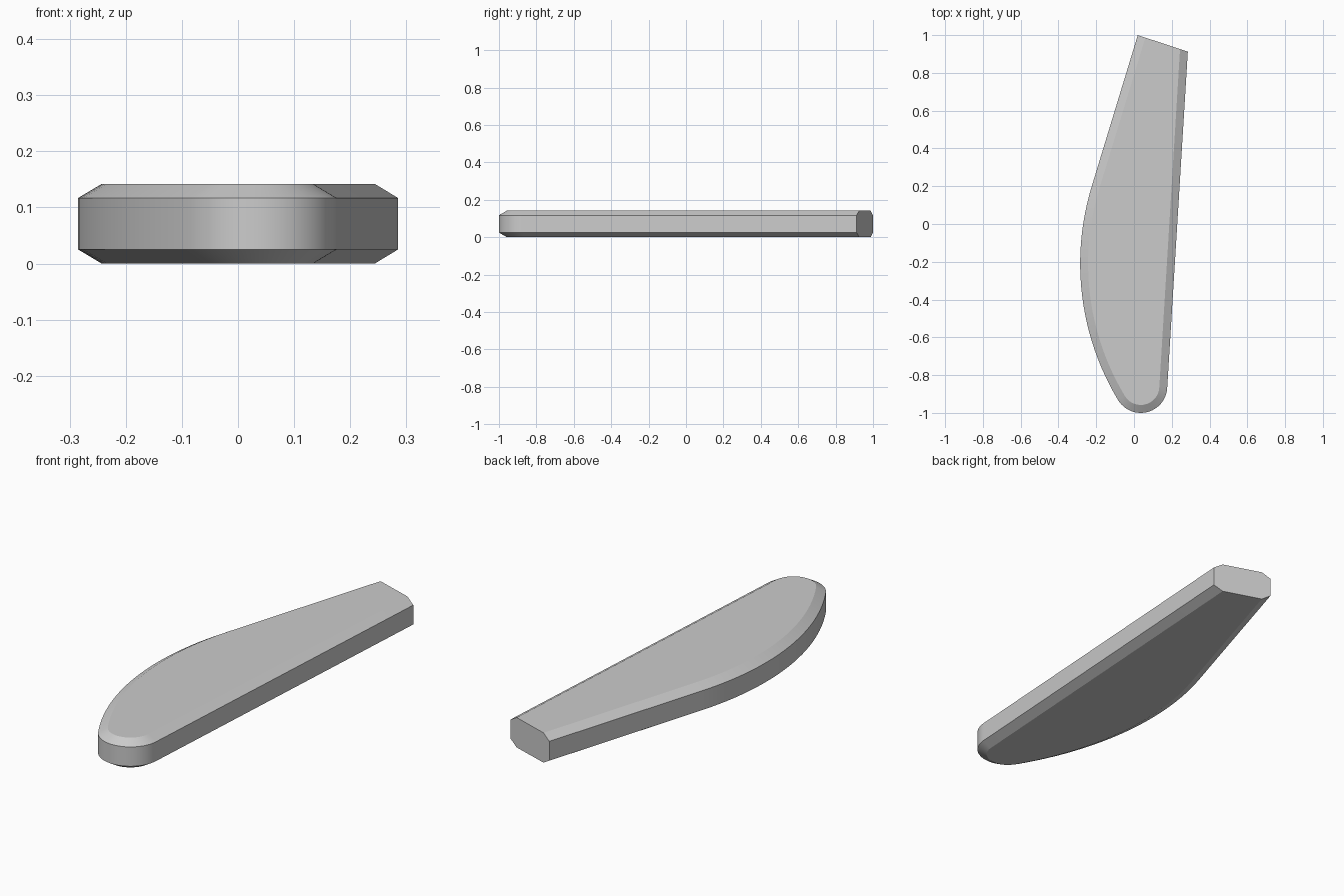
import bpy, bmesh, math
from mathutils import Vector

if "Cube" in bpy.data.objects:
    bpy.data.objects.remove(bpy.data.objects["Cube"])

HEIGHT, BEVEL_IN, BEVEL_Z = 0.142, 0.042, 0.025


def arc(cx, cy, r, a0, a1, steps):
    """Points on an arc, angles in degrees."""
    out = []
    for i in range(steps + 1):
        a = math.radians(a0 + (a1 - a0) * i / steps)
        out.append(Vector((cx + r * math.cos(a), cy + r * math.sin(a))))
    return out


def inward(a, b):
    d = (b - a).normalized()
    return Vector((-d.y, d.x))


def inset(pts, d):
    """Inset every edge except the first one, the flat cut end."""
    n, out = len(pts), []
    for i, p in enumerate(pts):
        n1, n2 = inward(pts[i - 1], p), inward(p, pts[(i + 1) % n])
        if i in (0, 1):  # slide along the cut end
            side, other = (n1, pts[1]) if i == 0 else (n2, pts[0])
            along = (other - p).normalized()
            out.append(p + along * d / along.dot(side))
        else:
            out.append(p + (n1 + n2) * d / (1 + n1.dot(n2)))
    return out


# Outline: cut end, curved belly, rounded tip, straight back
outline = [Vector((0.285, 0.912)), Vector((0.02, 1.0))]
outline += arc(1.115, -0.21, 1.4, 162.8, 211.1, 24)
outline += arc(0.036, -0.86, 0.14, 211.1, 356.6, 24)[1:]
inner = inset(outline, BEVEL_IN)

# Stacked rings make the body with sloped edges above and below
bm = bmesh.new()
levels = [(inner, 0), (outline, BEVEL_Z), (outline, HEIGHT - BEVEL_Z), (inner, HEIGHT)]
rings = [[bm.verts.new((p.x, p.y, z)) for p in pts] for pts, z in levels]
n = len(outline)
for lo, hi in zip(rings, rings[1:]):
    for i in range(1, n):
        j = (i + 1) % n
        bm.faces.new((lo[i], lo[j], hi[j], hi[i]))
bm.faces.new(list(reversed(rings[0])))
bm.faces.new(rings[-1])
bm.faces.new([r[0] for r in rings] + [r[1] for r in reversed(rings)])  # cut end
bmesh.ops.recalc_face_normals(bm, faces=bm.faces[:])

mesh = bpy.data.meshes.new("curved_handle")
bm.to_mesh(mesh)
bm.free()
handle = bpy.data.objects.new("curved_handle", mesh)
bpy.context.collection.objects.link(handle)

grey = bpy.data.materials.new("plain grey")
grey.diffuse_color = (0.6, 0.6, 0.6, 1)
grey.use_nodes = True
grey.node_tree.nodes["Principled BSDF"].inputs["Base Color"].default_value = grey.diffuse_color
mesh.materials.append(grey)

bpy.context.view_layer.objects.active = handle
handle.select_set(True)
bpy.ops.object.shade_smooth_by_angle(angle=math.radians(25))
